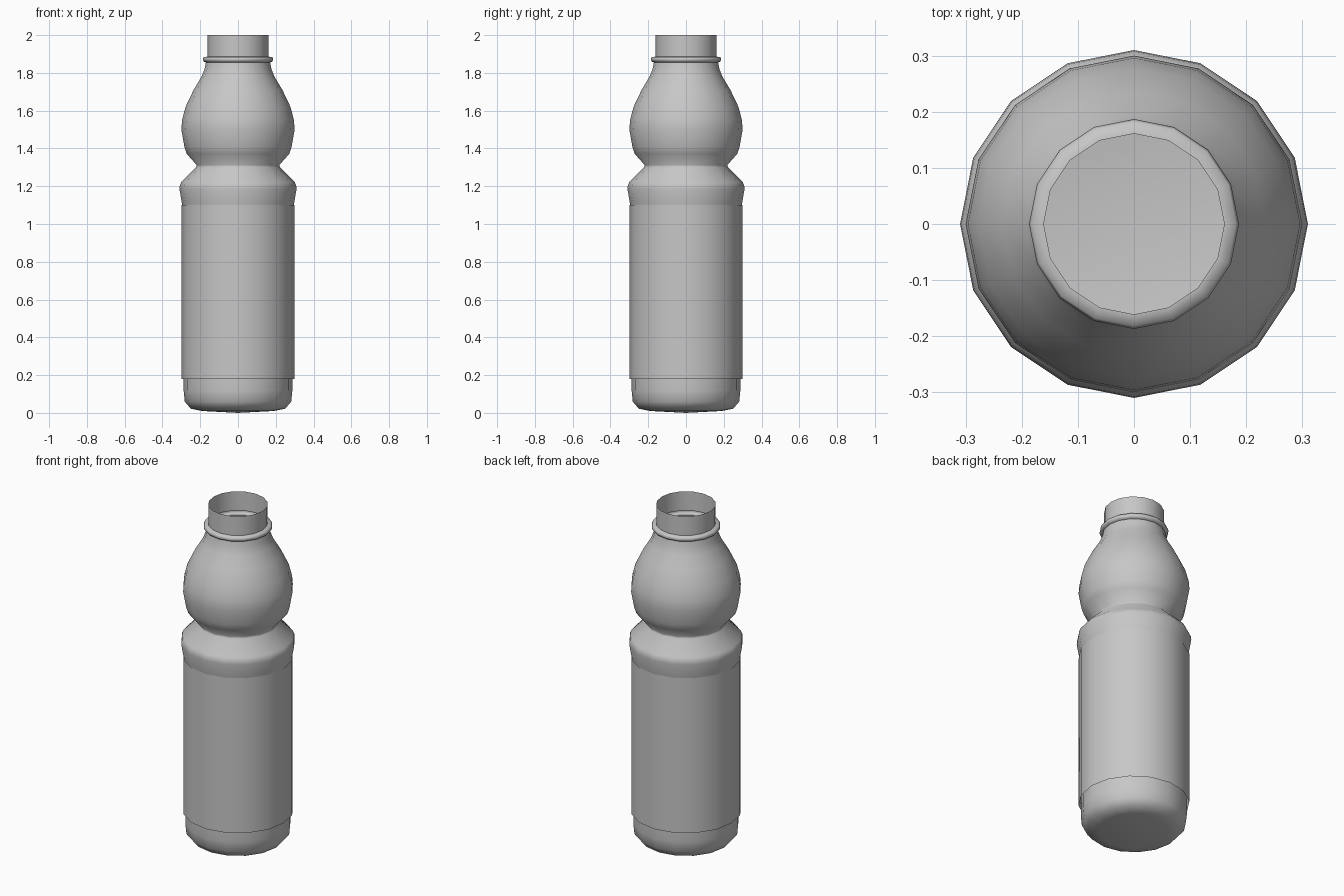
import bpy
import bmesh
import math

SIDES = 16

if "Cube" in bpy.data.objects:
    bpy.data.objects.remove(bpy.data.objects["Cube"], do_unlink=True)

# One plain grey plastic
grey = bpy.data.materials.new("grey plastic")
grey.use_nodes = True
colour = (0.57, 0.57, 0.57, 1)
grey.diffuse_color = colour
grey.node_tree.nodes["Principled BSDF"].inputs["Base Color"].default_value = colour


def lathe(name, profile, smooth_angle):
    """Turn (radius, height) points, listed bottom to top, around the z axis."""
    bm = bmesh.new()
    rings = []
    for r, z in profile:
        if r == 0:
            rings.append([bm.verts.new((0, 0, z))] * SIDES)
            continue
        angles = [2 * math.pi * i / SIDES for i in range(SIDES)]
        rings.append([bm.verts.new((r * math.cos(a), r * math.sin(a), z)) for a in angles])
    for low, high in zip(rings, rings[1:]):
        for i in range(SIDES):
            j = (i + 1) % SIDES
            corners = [low[i], low[j], high[j], high[i]]
            bm.faces.new(list(dict.fromkeys(corners)))
    mesh = bpy.data.meshes.new(name)
    bm.to_mesh(mesh)
    bm.free()
    mesh.materials.append(grey)
    obj = bpy.data.objects.new(name, mesh)
    bpy.context.collection.objects.link(obj)
    bpy.ops.object.select_all(action="DESELECT")
    obj.select_set(True)
    bpy.context.view_layer.objects.active = obj
    bpy.ops.object.shade_smooth_by_angle(angle=math.radians(smooth_angle))
    return obj


# Thin-walled bottle, open at the mouth
base = [(0, 0), (0.19, 0.01), (0.25, 0.022), (0.282, 0.06), (0.288, 0.12), (0.288, 0.18)]
shoulder = [(0.292, 1.08), (0.297, 1.11), (0.31, 1.185), (0.308, 1.205), (0.3, 1.222)]
waist = [(0.222, 1.3), (0.219, 1.312)]
bulb = [(0.272, 1.372), (0.284, 1.41), (0.3, 1.5), (0.296, 1.55), (0.278, 1.62),
        (0.235, 1.71), (0.193, 1.78), (0.177, 1.82), (0.17, 1.856)]
collar = [(0.182, 1.86), (0.187, 1.871), (0.182, 1.884)]
neck = [(0.161, 1.886), (0.161, 2)]
lathe("bottle", base + shoulder + waist + bulb + collar + neck, 65)

# Wrapped label sleeve
lathe("label_sleeve", [(0.299, 0.18), (0.299, 1.1)], 40)
